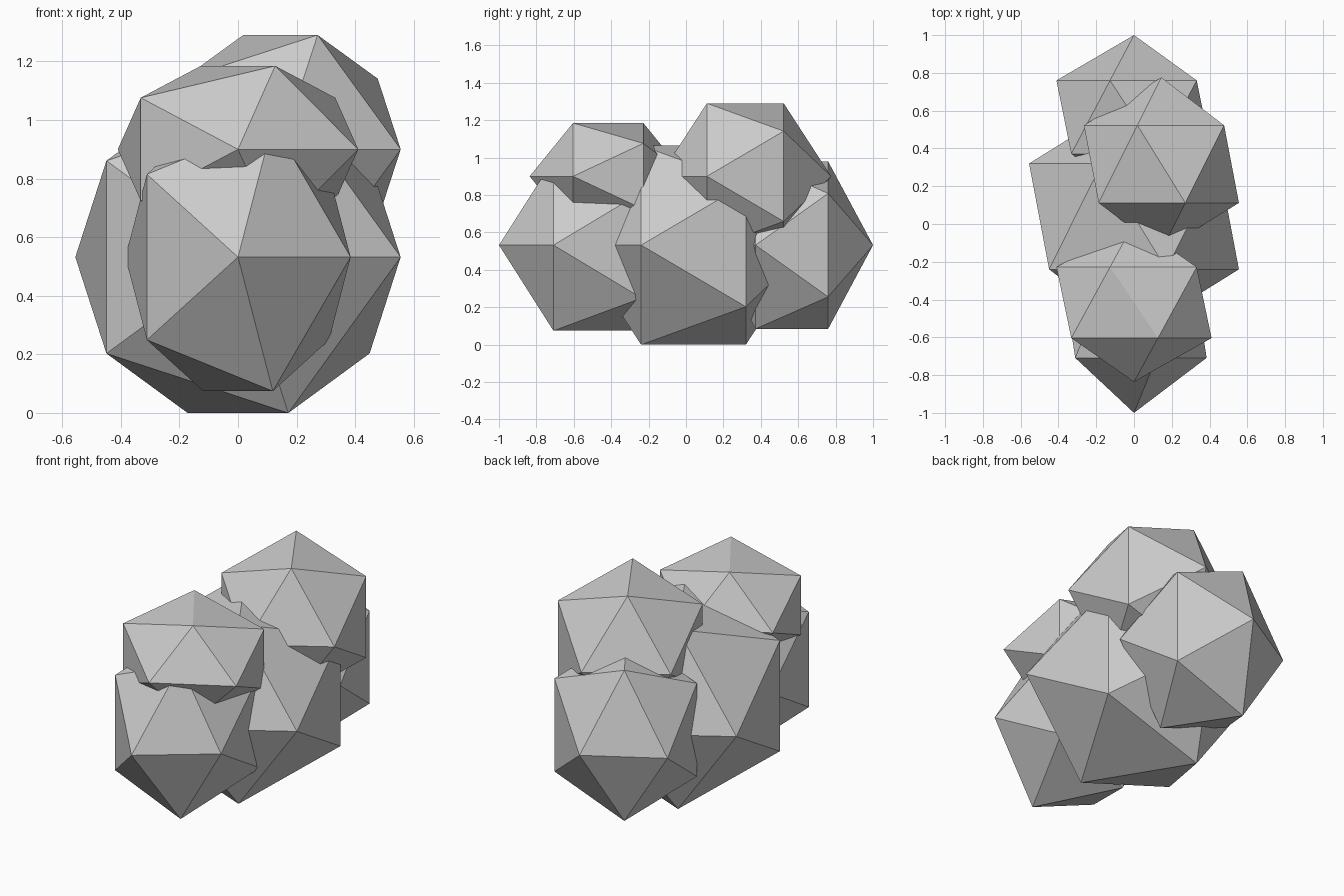
import bpy
import math

if "Cube" in bpy.data.objects:
    bpy.data.objects.remove(bpy.data.objects["Cube"])


def lump(name, centre, radii):
    """Low-poly 20-sided ball with its poles along y, stretched to the radii."""
    bpy.ops.mesh.primitive_ico_sphere_add(subdivisions=1, radius=1)
    ob = bpy.context.object
    ob.name = name
    ob.rotation_euler = (math.pi / 2, 0, 0)
    bpy.ops.object.transform_apply(location=False, rotation=True, scale=False)
    ob.scale = radii
    ob.location = centre
    bpy.ops.object.transform_apply(location=False, rotation=False, scale=True)
    bpy.ops.object.shade_flat()
    return ob


# lower row of lumps
lump("middle_clump", (0, 0.04, 0.532), (0.621, 0.626, 0.626))
lump("front_clump", (0, -0.473, 0.532), (0.43, 0.527, 0.538))
lump("back_clump", (0, 0.566, 0.532), (0.459, 0.434, 0.526))

# upper lumps
lump("upper_front_clump", (0, -0.416, 0.9), (0.459, 0.42, 0.335))
lump("upper_back_clump", (0.145, 0.317, 0.9), (0.459, 0.459, 0.459))
